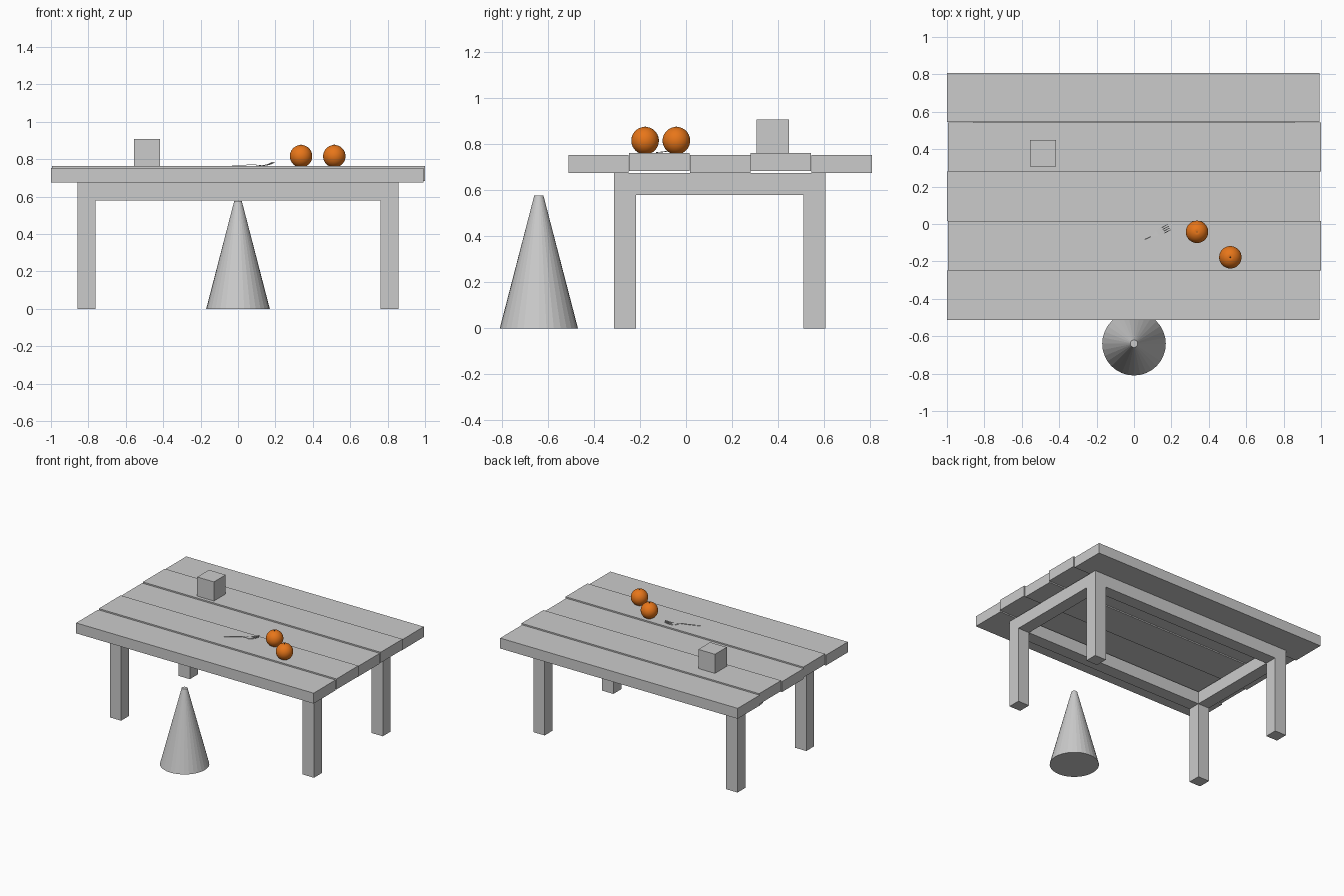
import bpy, bmesh, math
from mathutils import Matrix, Vector

if "Cube" in bpy.data.objects:
    bpy.data.objects.remove(bpy.data.objects["Cube"])


def material(name, rgb):
    m = bpy.data.materials.new(name)
    m.diffuse_color = (*rgb, 1)
    m.use_nodes = True
    m.node_tree.nodes["Principled BSDF"].inputs["Base Color"].default_value = m.diffuse_color
    return m


GREY = material("plain grey", (0.6, 0.6, 0.6))
ORANGE = material("orange peel", (0.8, 0.18, 0.01))
BROWN = material("dark stem", (0.10, 0.06, 0.02))


def finish(bm, name, mat):
    bmesh.ops.recalc_face_normals(bm, faces=bm.faces)
    me = bpy.data.meshes.new(name)
    bm.to_mesh(me)
    bm.free()
    me.materials.append(mat)
    ob = bpy.data.objects.new(name, me)
    bpy.context.collection.objects.link(ob)
    return ob


def box(name, x, y, z, mat=GREY):
    """Box from (min, max) ranges."""
    bm = bmesh.new()
    bmesh.ops.create_cube(bm, size=1)
    for v in bm.verts:
        v.co = Vector([(r[0] + r[1]) / 2 + c * (r[1] - r[0]) for r, c in zip((x, y, z), v.co)])
    return finish(bm, name, mat)


def cone(name, loc, r1, r2, h, sides, mat):
    bm = bmesh.new()
    bmesh.ops.create_cone(bm, cap_ends=True, segments=sides, radius1=r1, radius2=r2, depth=h,
                          matrix=Matrix.Translation((loc[0], loc[1], loc[2] + h / 2)))
    return finish(bm, name, mat)


# Table top: five planks, alternately raised and shifted
W = 0.2645
for i in range(5):
    y0 = -0.512 + i * W
    up = i % 2
    x = (-0.995, 1.0) if up else (-1.0, 0.993)
    z = (0.683, 0.763) if up else (0.675, 0.754)
    box(f"plank_{i + 1}", x, (y0, y0 + W - 0.002), z)

# Legs and the rails joining them
XO, XI = 0.857, 0.762
YF, YB, T = -0.313, 0.606, 0.095
FRAME_Z, RAIL_Z = 0.675, 0.58
for side, x in (("left", (-XO, -XI)), ("right", (XI, XO))):
    for end, y in (("front", (YF, YF + T)), ("back", (YB - T, YB))):
        box(f"{end}_{side}_leg", x, y, (0, FRAME_Z))
    box(f"{side}_rail", x, (YF + T, YB - T), (RAIL_Z, FRAME_Z))
for end, y in (("front", (YF, YF + T)), ("back", (YB - T, YB))):
    box(f"{end}_rail", (-XI, XI), y, (RAIL_Z, FRAME_Z))

# Cone stool in front of the table
cone("cone_stool", (0, -0.64, 0), 0.17, 0.02, 0.577, 32, GREY)

# Cube on the table
box("cube", (-0.557, -0.417), (0.307, 0.448), (0.763, 0.908))

# Oranges with a dimpled top and a small stem
for i, (x, y) in enumerate(((0.337, -0.042), (0.515, -0.178))):
    bm = bmesh.new()
    bmesh.ops.create_uvsphere(bm, u_segments=32, v_segments=20, radius=0.06)
    for v in bm.verts:
        if v.co.z > 0.0599:
            v.co.z -= 0.004
        v.co += Vector((x, y, 0.816))
    for f in bm.faces:
        f.smooth = True
    finish(bm, f"orange_{i + 1}", ORANGE)
    cone(f"orange_stem_{i + 1}", (x, y, 0.869), 0.004, 0.003, 0.009, 8, BROWN)

# Fork: strips swept along a bent side profile
PROFILE = [(0, 0.763), (0.06, 0.766), (0.12, 0.770), (0.15, 0.767),
           (0.175, 0.764), (0.2, 0.766), (0.22, 0.771), (0.247, 0.782)]


def fork_z(u):
    for (a, za), (b, zb) in zip(PROFILE, PROFILE[1:]):
        if u <= b:
            return za + (zb - za) * (u - a) / (b - a)
    return PROFILE[-1][1]


def strip(bm, stations, thick=0.0025):
    """Stations are (distance, centre offset, half width)."""
    rings = []
    for u, c, w in stations:
        z = fork_z(u)
        rings.append([bm.verts.new(p) for p in ((u, c - w, z), (u, c + w, z),
                                                (u, c + w, z + thick), (u, c - w, z + thick))])
    for a, b in zip(rings, rings[1:]):
        for k in range(4):
            n = (k + 1) % 4
            bm.faces.new((a[k], a[n], b[n], b[k]))
    bm.faces.new(rings[0])
    bm.faces.new(rings[-1])


bm = bmesh.new()
strip(bm, [(0, 0, 0.002), (0.01, 0, 0.0045), (0.06, 0, 0.004), (0.12, 0, 0.0025),
           (0.15, 0, 0.003), (0.162, 0, 0.010), (0.175, 0, 0.017), (0.195, 0, 0.019)])
for k in range(4):
    c = (k - 1.5) * 0.0108
    strip(bm, [(0.195, c, 0.0028), (0.22, c, 0.0024), (0.247, c * 1.05, 0.0012)])
fork = finish(bm, "fork", GREY)
fork.location = (-0.03, -0.128, 0)
fork.rotation_euler.z = math.radians(27)
